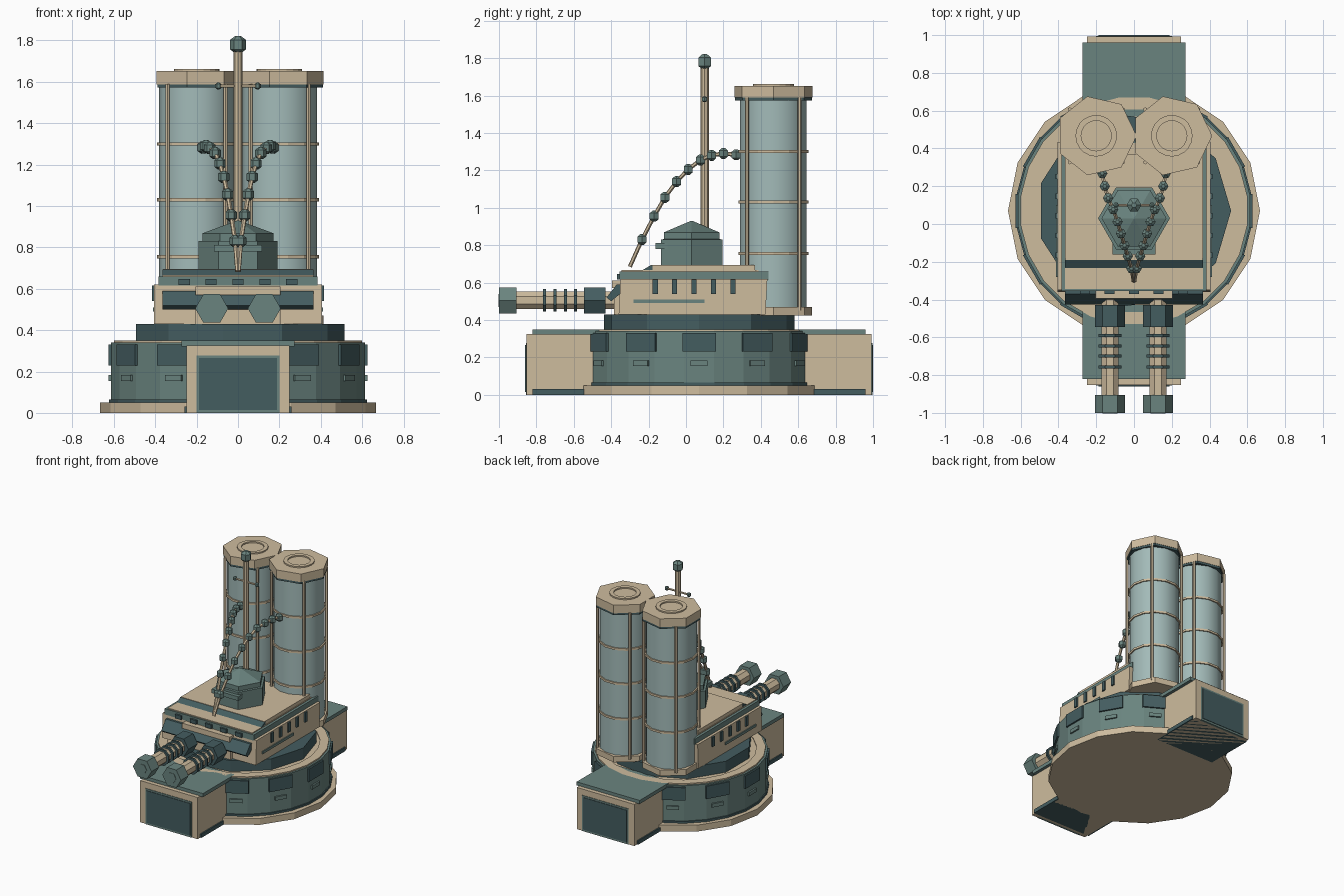
import bpy, bmesh, math
from mathutils import Vector, Matrix

if "Cube" in bpy.data.objects:
    bpy.data.objects.remove(bpy.data.objects["Cube"])


def srgb(r, g, b):
    return tuple(((c / 255 + 0.055) / 1.055) ** 2.4 for c in (r, g, b)) + (1,)


def material(name, rgb):
    m = bpy.data.materials.new(name)
    m.diffuse_color = srgb(*rgb)
    m.use_nodes = True
    m.node_tree.nodes["Principled BSDF"].inputs["Base Color"].default_value = m.diffuse_color
    return m


TAN = material("sand", (206, 188, 158))
TEAL = material("teal", (106, 132, 127))
DARK = material("dark_teal", (68, 93, 96))
PALE = material("pale_blue", (163, 187, 185))
CY = 0.07  # centre of the round base


def finish(name, bm, mat, smooth=False):
    bmesh.ops.recalc_face_normals(bm, faces=bm.faces[:])
    me = bpy.data.meshes.new(name)
    bm.to_mesh(me)
    bm.free()
    me.materials.append(mat)
    ob = bpy.data.objects.new(name, me)
    bpy.context.collection.objects.link(ob)
    if smooth:
        bpy.context.view_layer.objects.active = ob
        ob.select_set(True)
        bpy.ops.object.shade_smooth_by_angle(angle=math.radians(40))
        ob.select_set(False)
    return ob


def box(name, mat, x, y, z):
    """Box from (min, max) ranges."""
    bm = bmesh.new()
    r = (x, y, z)
    bmesh.ops.create_cube(bm, size=1, matrix=Matrix.LocRotScale(
        Vector([(a + b) / 2 for a, b in r]), None, Vector([b - a for a, b in r])))
    return finish(name, bm, mat)


def lathe(name, mat, profile, n, loc=(0, 0, 0), axis='Z', turn=0, smooth=False, closed=False):
    """Revolve (radius, height) points in n steps; open ends on the outline are capped."""
    bm = bmesh.new()
    rings = []
    for r, h in profile:
        rings.append([bm.verts.new((r * math.cos(turn + 2 * math.pi * i / n),
                                    r * math.sin(turn + 2 * math.pi * i / n), h)) for i in range(n)])
    pairs = list(zip(rings, rings[1:])) + ([(rings[-1], rings[0])] if closed else [])
    for a, b in pairs:
        for i in range(n):
            bm.faces.new((a[i], a[(i + 1) % n], b[(i + 1) % n], b[i]))
    if not closed:
        bm.faces.new(rings[0])
        bm.faces.new(rings[-1])
    if axis == 'Y':
        bm.transform(Matrix.Rotation(math.pi / 2, 4, 'X'))  # height runs to -y
    bm.transform(Matrix.Translation(loc))
    return finish(name, bm, mat, smooth)


def prism(name, mat, r, z0, z1, n, loc=(0, 0, 0), **kw):
    return lathe(name, mat, [(r, z0), (r, z1)], n, loc, **kw)


def rod(name, mat, a, b, r, n=6):
    a, b = Vector(a), Vector(b)
    bm = bmesh.new()
    bmesh.ops.create_cone(bm, cap_ends=True, segments=n, radius1=r, radius2=r, depth=(b - a).length)
    bm.transform(Matrix.Translation((a + b) / 2) @ (b - a).to_track_quat('Z', 'Y').to_matrix().to_4x4())
    return finish(name, bm, mat)


def ball(name, mat, loc, r):
    h = r * 0.55
    return lathe(name, mat, [(r * .35, -r), (r * .95, -h), (r * .95, h), (r * .35, r)], 6, loc)


def side_profile(name, mat, x0, x1, pts):
    """Extrude a (y, z) outline along x."""
    bm = bmesh.new()
    f = bm.faces.new([bm.verts.new((x0, y, z)) for y, z in pts])
    new = bmesh.ops.extrude_face_region(bm, geom=[f])["geom"]
    bmesh.ops.translate(bm, vec=(x1 - x0, 0, 0), verts=[v for v in new if isinstance(v, bmesh.types.BMVert)])
    return finish(name, bm, mat)


# round base
HALF = math.radians(7.5)
prism("foundation", TAN, 0.667, 0, 0.05, 16, (0, CY, 0))
prism("foundation_trim", DARK, 0.628, 0.05, 0.065, 24, (0, CY, 0), turn=HALF)
prism("drum_wall", TEAL, 0.62, 0.05, 0.34, 24, (0, CY, 0), turn=HALF)
lathe("drum_rim", TAN, [(0.54, 0.33), (0.605, 0.33), (0.605, 0.35), (0.54, 0.35)], 24,
      (0, CY, 0), turn=HALF, closed=True)
prism("drum_deck", TAN, 0.54, 0.33, 0.344, 24, (0, CY, 0), turn=HALF)
prism("turret_ring", DARK, 0.514, 0.34, 0.43, 11, (0, CY, 0))

# windows and slits around the drum
for i in range(12):
    if i in (3, 9):
        continue
    spin = Matrix.Translation((0, CY, 0)) @ Matrix.Rotation(math.radians(30 * i), 4, 'Z')
    for name, mat, w, z in (("drum_window", DARK, 0.09, (0.23, 0.33)),
                            ("drum_slit", TEAL, 0.045, (0.155, 0.183))):
        ob = box(name, mat, (0.60, 0.627), (-w, w), z)
        ob.data.transform(spin)

# front and back gatehouses
for s in (-1, 1):
    def span(a, b):
        return tuple(sorted((CY + s * a, CY + s * b)))
    box("gate_body", TAN, (-0.248, 0.248), span(0.5, 0.922), (0.0, 0.325))
    box("gate_roof", TEAL, (-0.272, 0.272), span(0.5, 0.89), (0.322, 0.35))
    box("gate_sill", DARK, (-0.258, 0.258), span(0.5, 0.89), (0.0, 0.03))
    box("gate_frame", TEAL, (-0.2, 0.2), span(0.91, 0.926), (0.0, 0.278))
    box("gate_door", DARK, (-0.188, 0.188), span(0.91, 0.93), (0.015, 0.265))

# turret hull
side_profile("hull", TAN, -0.405, 0.405,
             [(-0.36, 0.43), (-0.35, 0.62), (0.435, 0.62), (0.425, 0.43)])
box("hull_trim", TEAL, (-0.385, 0.385), (-0.355, 0.44), (0.615, 0.66))
box("hull_deck", TAN, (-0.365, 0.365), (-0.345, 0.43), (0.65, 0.667))
box("top_plate", TAN, (-0.362, 0.362), (-0.19, 0.37), (0.66, 0.695))
side_profile("deck_step", DARK, -0.365, 0.365,
             [(-0.235, 0.665), (-0.19, 0.692), (-0.18, 0.692), (-0.18, 0.665)])
side_profile("front_visor", DARK, -0.365, 0.365,
             [(-0.425, 0.52), (-0.37, 0.59), (-0.34, 0.59), (-0.34, 0.55), (-0.40, 0.50)])
box("visor_plate", TAN, (-0.205, 0.205), (-0.395, -0.34), (0.57, 0.61))
box("gun_mantlet", TAN, (-0.205, 0.205), (-0.385, -0.34), (0.43, 0.56))
for i in range(5):
    x = (i - 2) * 0.13
    box("front_slot", DARK, (x - 0.027, x + 0.027), (-0.37, -0.35), (0.617, 0.647))
for s in (-1, 1):
    def wide(a, b):
        return tuple(sorted((s * a, s * b)))
    for i in range(5):
        y = -0.165 + i * 0.104
        box("side_slot", DARK, wide(0.4, 0.416), (y - 0.014, y + 0.014), (0.54, 0.615))
    box("side_strip", TEAL, wide(0.4, 0.412), (-0.28, 0.1), (0.49, 0.51))

# twin guns, pointing forward
for x in (-0.127, 0.127):
    at = (x, 0, 0.505)
    prism("gun_barrel", TAN, 0.05, 0.36, 0.92, 8, at, axis='Y', turn=math.pi / 8)
    prism("gun_breech", DARK, 0.08, 0.43, 0.545, 6, at, axis='Y')
    prism("gun_muzzle", TEAL, 0.08, 0.905, 1.0, 6, at, axis='Y')
    prism("gun_bore", TEAL, 0.04, 0.99, 1.003, 6, at, axis='Y')
    for y in (0.59, 0.645, 0.70, 0.757):
        prism("gun_ring", DARK, 0.066, y - 0.008, y + 0.008, 8, at, axis='Y', turn=math.pi / 8)

# command cupola
lathe("cupola", TEAL, [(0.19, 0.69), (0.19, 0.83), (0.172, 0.832), (0.172, 0.868), (0.004, 0.93)],
      6, (0, 0.03, 0))
box("cupola_visor", TEAL, (-0.115, 0.115), (-0.162, -0.1), (0.78, 0.812))

# mast
rod("mast", TAN, (0, 0.1, 0.69), (0, 0.1, 1.76), 0.022, 8)
ball("mast_tip", TEAL, (0, 0.1, 1.78), 0.041)
rod("mast_crossbar", TAN, (-0.095, 0.1, 1.58), (0.095, 0.1, 1.58), 0.008)
for s in (-1, 1):
    ball("crossbar_tip", TEAL, (s * 0.095, 0.1, 1.58), 0.016)

# beaded cables from the mast front to the towers
PATH = [(0.003, -0.30, 0.685), (0.014, -0.235, 0.83), (0.033, -0.17, 0.955), (0.05, -0.113, 1.055),
        (0.069, -0.05, 1.14), (0.087, 0.012, 1.205), (0.11, 0.078, 1.255), (0.137, 0.137, 1.28),
        (0.155, 0.2, 1.29), (0.168, 0.268, 1.283)]
for s in (-1, 1):
    pts = [(s * x, y, z) for x, y, z in PATH]
    for a, b in zip(pts, pts[1:]):
        rod("cable", TAN, a, b, 0.011)
        ball("cable_bead", TEAL, b, 0.029)

# twin towers
for x in (-0.2, 0.2):
    at = (x, 0.467, 0)
    prism("tower_body", PALE, 0.183, 0.44, 1.6, 14, at, smooth=True)
    prism("tower_foot", TAN, 0.213, 0.425, 0.47, 7, at)
    prism("tower_collar", DARK, 0.211, 1.572, 1.59, 7, at)
    prism("tower_cap", TAN, 0.214, 1.588, 1.652, 7, at)
    lathe("cap_ring", TAN, [(0.08, 1.645), (0.11, 1.645), (0.11, 1.662), (0.08, 1.662)], 20, at, closed=True)
    for z in (0.755, 1.03, 1.3):
        lathe("tower_hoop", TAN, [(0.175, z - 0.008), (0.192, z - 0.008), (0.192, z + 0.008), (0.175, z + 0.008)],
              14, at, closed=True)
    for k in range(4):
        a = math.radians(45 + 90 * k)
        px, py = x + 0.198 * math.cos(a), 0.467 + 0.198 * math.sin(a)
        rod("tower_strut", TAN, (px, py, 0.45), (px, py, 1.59), 0.011)
